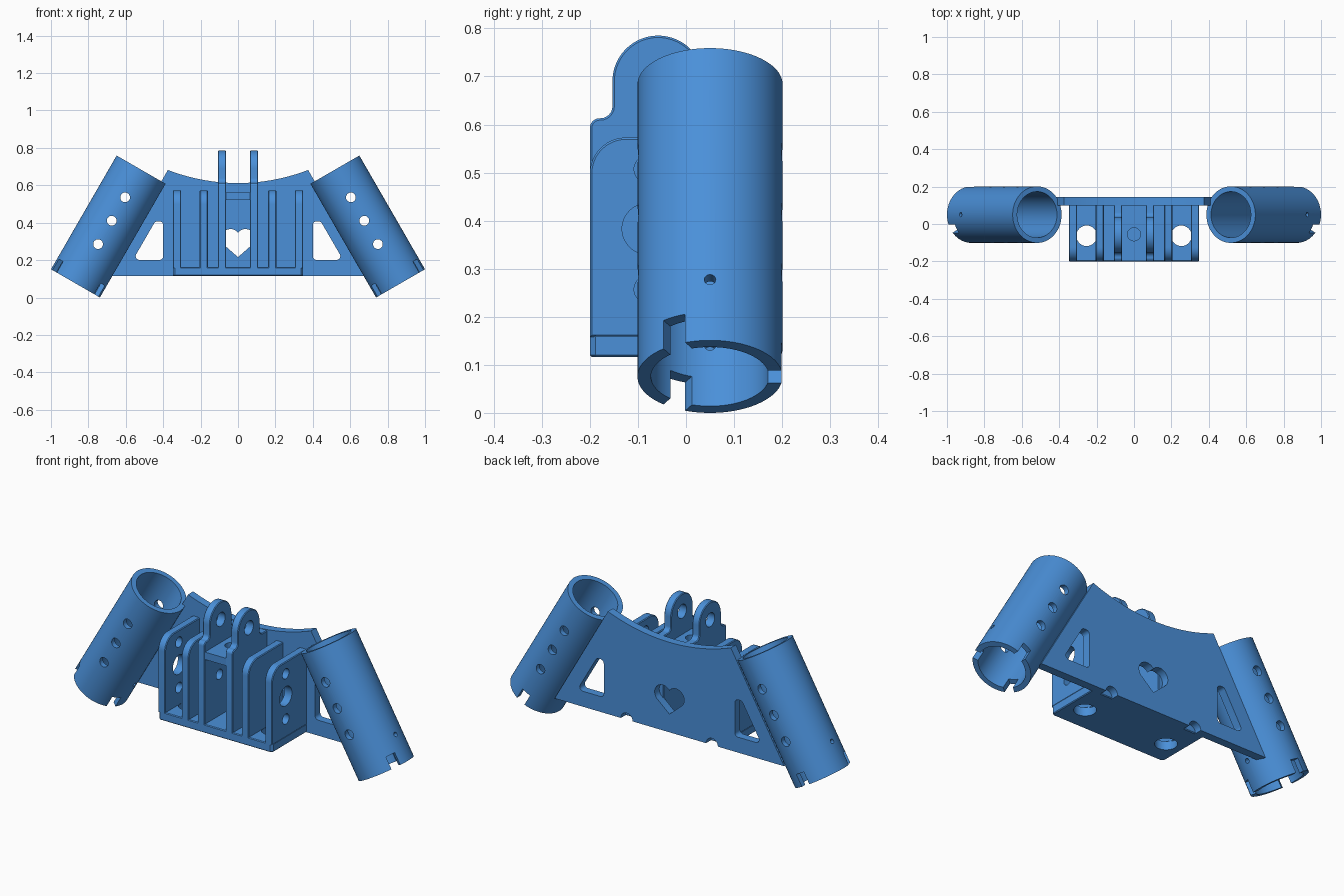
import bpy, bmesh
from math import sin, cos, radians
from mathutils import Matrix

if "Cube" in bpy.data.objects:
    bpy.data.objects.remove(bpy.data.objects["Cube"])

blue = bpy.data.materials.new('blue')
blue.diffuse_color = (0.069, 0.279, 0.694, 1)
blue.use_nodes = True
blue.node_tree.nodes["Principled BSDF"].inputs["Base Color"].default_value = blue.diffuse_color


def arc(cx, cy, r, a0, a1, n=12):
    return [(cx + r * cos(radians(a0 + (a1 - a0) * i / n)),
             cy + r * sin(radians(a0 + (a1 - a0) * i / n))) for i in range(n + 1)]


def circle(cx, cy, r, n=48):
    return arc(cx, cy, r, 0, 360 - 360 / n, n - 1)


def rect(x0, y0, x1, y1):
    return [(x0, y0), (x1, y0), (x1, y1), (x0, y1)]


def prism(name, pts, axis, lo, hi, bevel=0):
    """Extrude a 2D profile along an axis: x uses (y,z), y uses (x,z), z uses (x,y)."""
    place = {'x': lambda p: (lo, p[0], p[1]), 'y': lambda p: (p[0], lo, p[1]),
             'z': lambda p: (p[0], p[1], lo)}[axis]
    vec = [(hi - lo) if a == axis else 0 for a in 'xyz']
    bm = bmesh.new()
    face = bm.faces.new([bm.verts.new(place(p)) for p in pts])
    ext = bmesh.ops.extrude_face_region(bm, geom=[face], use_keep_orig=True)
    bmesh.ops.translate(bm, vec=vec, verts=[g for g in ext['geom'] if isinstance(g, bmesh.types.BMVert)])
    bmesh.ops.recalc_face_normals(bm, faces=bm.faces[:])
    if bevel:
        k = 'xyz'.index(axis)
        rim = [e for e in bm.edges if abs(e.verts[0].co[k] - e.verts[1].co[k]) < 1e-6]
        bmesh.ops.bevel(bm, geom=rim, offset=bevel, segments=1, profile=0.5, affect='EDGES')
    me = bpy.data.meshes.new(name)
    bm.to_mesh(me)
    bm.free()
    me.materials.append(blue)
    ob = bpy.data.objects.new(name, me)
    bpy.context.collection.objects.link(ob)
    return ob


def cut(ob, cutters):
    bpy.context.view_layer.objects.active = ob
    for c in cutters:
        c.hide_render = True
        m = ob.modifiers.new('cut', 'BOOLEAN')
        m.operation, m.solver, m.object = 'DIFFERENCE', 'EXACT', c
        bpy.ops.object.modifier_apply(modifier=m.name)
        bpy.data.objects.remove(c)


def hole(pts, axis, lo=-1, hi=1):
    return prism('cutter', pts, axis, lo, hi)


# Right angled tube, built upright with local x facing outward
L = 0.702
tube = prism('right_tube', circle(0, 0, 0.151, 96), 'z', 0, L)
cutters = [hole(circle(0, 0, 0.123, 96), 'z')]
cutters += [hole(circle(0, z, 0.026, 32), 'y') for z in (0.242, 0.387, 0.531)]
cutters.append(hole(circle(0, 0.146, 0.012, 24), 'x'))
for a in (-30, -150, 90):
    notch = hole(rect(0.08, -0.026, 0.2, 0.026), 'z', -0.05, 0.068)
    notch.data.transform(Matrix.Rotation(radians(a), 4, 'Z'))
    cutters.append(notch)
cut(tube, cutters)
tube.data.transform(Matrix.Translation((0.869, 0.05, 0.0755)) @ Matrix.Rotation(radians(-30), 4, 'Y'))

# Left tube is the mirror image
left = bpy.data.objects.new('left_tube', tube.data.copy())
bpy.context.collection.objects.link(left)
left.data.transform(Matrix.Scale(-1, 4, (1, 0, 0)))
left.data.flip_normals()

# Back plate with curved top, triangular windows, heart window and bottom notches
half = 21.13
top = arc(0, 0.612 + 1.04, 1.04, 270 + half, 270 - half, 32)
plate = prism('back_plate', [(-0.70, 0.116), (0.70, 0.116)] + top, 'y', 0.1, 0.145)
cutters = []
for s in (1, -1):
    tri = (arc(0.42, 0.221, 0.02, 180, 270, 6) + arc(0.527, 0.221, 0.02, 270, 390, 8)
           + arc(0.431, 0.387, 0.02, 30, 90, 6) + arc(0.42, 0.387, 0.02, 90, 180, 6))
    cutters.append(hole([(s * x, z) for x, z in tri], 'y'))
    cutters.append(hole(circle(s * 0.26, 0.116, 0.036, 32), 'y'))
lobe = arc(0.04, 0.316, 0.05, -38, 143, 16)
heart = [(0, 0.216)] + lobe + [(-x, z) for x, z in reversed(lobe[:-1])]
cutters.append(hole(heart, 'y'))
cut(plate, cutters)

# Base shelf with chamfered front corners and two vertical holes
outline = [(-0.336, -0.2), (0.336, -0.2), (0.348, -0.188), (0.348, 0.105), (-0.348, 0.105), (-0.348, -0.188)]
base = prism('base_shelf', outline, 'z', 0.116, 0.163, 0.004)
cut(base, [hole(circle(s * 0.253, -0.063, 0.055), 'z') for s in (1, -1)])

# Upright fins
low = [(-0.2, 0.158), (0.105, 0.158), (0.105, 0.573)] + arc(-0.125, 0.498, 0.075, 90, 180)
tall = ([(-0.2, 0.158), (0.105, 0.158), (0.105, 0.613)]
        + arc(0.062, 0.638, 0.025, 270, 180, 6)
        + arc(-0.058, 0.69, 0.095, 0, 180, 32)
        + arc(-0.178, 0.638, 0.025, 0, -90, 6)
        + arc(-0.18, 0.593, 0.02, 90, 180, 6))
fin_holes = {'outer': [(-0.08, 0.257, 0.028), (-0.08, 0.507, 0.028), (-0.08, 0.383, 0.053)],
             'middle': [],
             'lug': [(-0.07, 0.39, 0.028), (-0.058, 0.688, 0.038)]}
for side, s in (('right', 1), ('left', -1)):
    for kind, x in (('outer', 0.326), ('middle', 0.183), ('lug', 0.086)):
        fin = prism(f'{side}_{kind}_fin', tall if kind == 'lug' else low, 'x',
                    s * x - 0.022, s * x + 0.022, 0.004)
        cut(fin, [hole(circle(*h), 'x') for h in fin_holes[kind]])

# Cross bridge between the two lug fins
bridge = prism('lug_bridge', rect(-0.07, -0.197, 0.07, 0.105), 'z', 0.52, 0.561)
cut(bridge, [hole(circle(0, -0.055, 0.035), 'z')])

# Smooth round surfaces, keep hard edges
bpy.ops.object.select_all(action='SELECT')
bpy.context.view_layer.objects.active = plate
bpy.ops.object.shade_smooth_by_angle(angle=radians(30))
